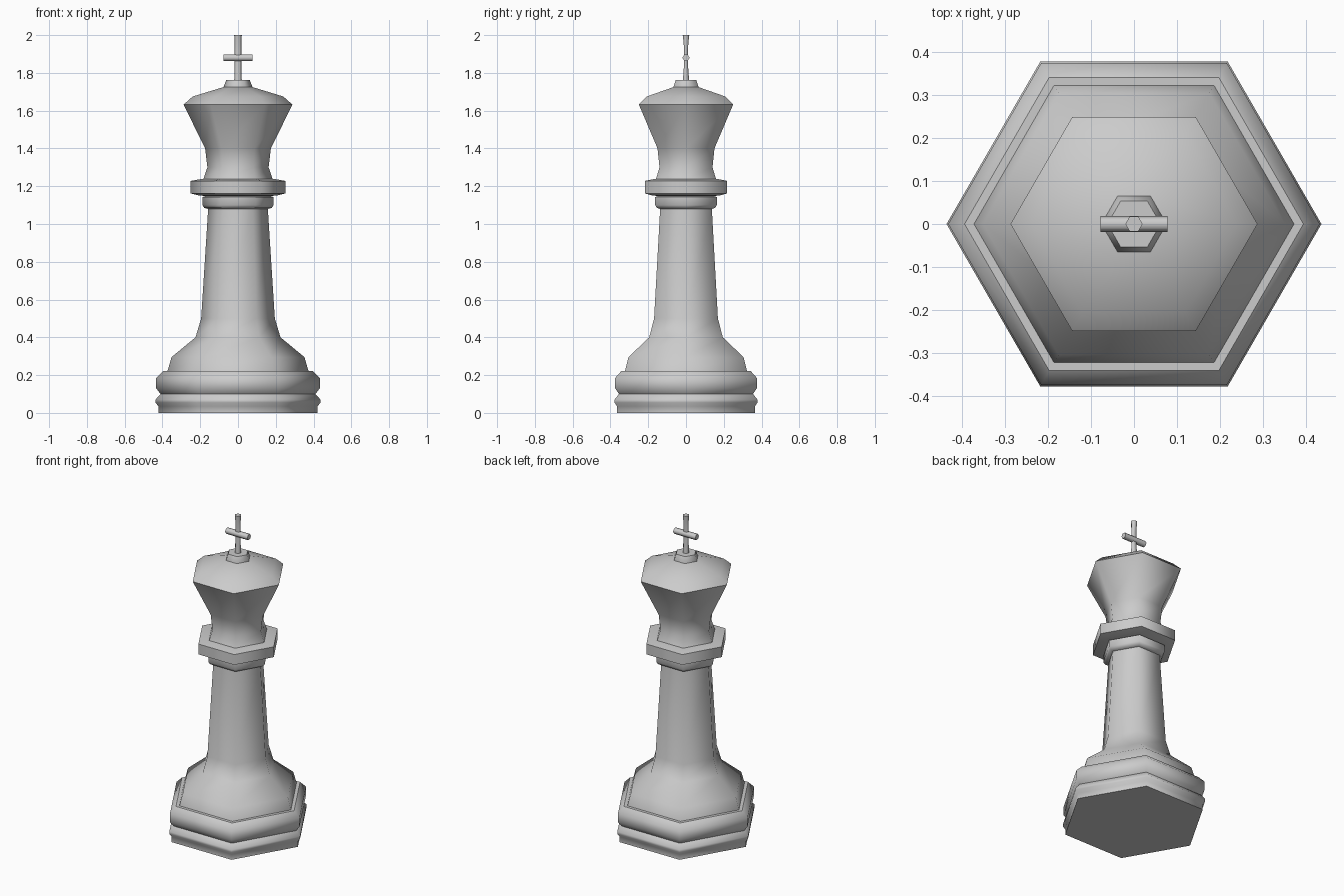
import bpy, bmesh, math

cube = bpy.data.objects.get("Cube")
if cube:
    bpy.data.objects.remove(cube, do_unlink=True)

grey = bpy.data.materials.new("plain grey")
grey.use_nodes = True
colour = (0.6, 0.6, 0.6, 1)
grey.diffuse_color = colour
grey.node_tree.nodes["Principled BSDF"].inputs["Base Color"].default_value = colour

SIDES = 6


def lathe(name, profile, pinch=None):
    """Hexagonal turned part from (radius, height) points, closed by end caps.
    Corners run smooth; only hard horizontal edges stay sharp."""
    bm = bmesh.new()
    rings = []
    for i, (r, z) in enumerate(profile):
        flat = pinch[i] if pinch else 1
        rings.append([bm.verts.new((r * math.cos(math.tau * k / SIDES),
                                    r * math.sin(math.tau * k / SIDES) * flat, z))
                      for k in range(SIDES)])
    for low, high in zip(rings, rings[1:]):
        for k in range(SIDES):
            n = (k + 1) % SIDES
            bm.faces.new((low[k], low[n], high[n], high[k]))
    bm.faces.new(rings[0][::-1])
    bm.faces.new(rings[-1])
    bm.normal_update()
    for f in bm.faces:
        f.smooth = True
    for e in bm.edges:
        level = abs(e.verts[0].co.z - e.verts[1].co.z) < 1e-5
        e.smooth = not (level and e.calc_face_angle(0) > math.radians(45))
    mesh = bpy.data.meshes.new(name)
    bm.to_mesh(mesh)
    bm.free()
    mesh.materials.append(grey)
    obj = bpy.data.objects.new(name, mesh)
    bpy.context.collection.objects.link(obj)
    return obj


# Base, shaft, collar and head form one continuous turned body
base = [(0.422, 0), (0.422, 0.035), (0.437, 0.055), (0.437, 0.07), (0.41, 0.1),
        (0.433, 0.13), (0.433, 0.185), (0.395, 0.222), (0.373, 0.222)]
shaft = [(0.352, 0.295), (0.225, 0.4), (0.195, 0.5), (0.158, 1.08)]
collar = [(0.178, 1.085), (0.188, 1.1), (0.188, 1.142), (0.172, 1.148),
          (0.21, 1.152), (0.252, 1.162), (0.252, 1.228), (0.2, 1.237), (0.184, 1.237)]
head = [(0.162, 1.3), (0.174, 1.4), (0.288, 1.632), (0.24, 1.675), (0.076, 1.725)]
lathe("body", base + shaft + collar + head)

# Small plinth carrying the cross
lathe("finial", [(0.076, 1.71), (0.076, 1.727), (0.062, 1.763)])

# Cross: upright thinned front to back, and a straight bar
lathe("cross_upright",
      [(0.02, 1.75), (0.019, 1.85), (0.019, 1.92), (0.019, 1.965), (0.02, 2.0)],
      pinch=[1, 0.6, 0.6, 0.8, 1])
bar = lathe("cross_bar", [(0.019, -0.078), (0.019, 0.078)])
bar.rotation_euler = (math.pi / 2, 0, math.pi / 2)
bar.location.z = 1.88
